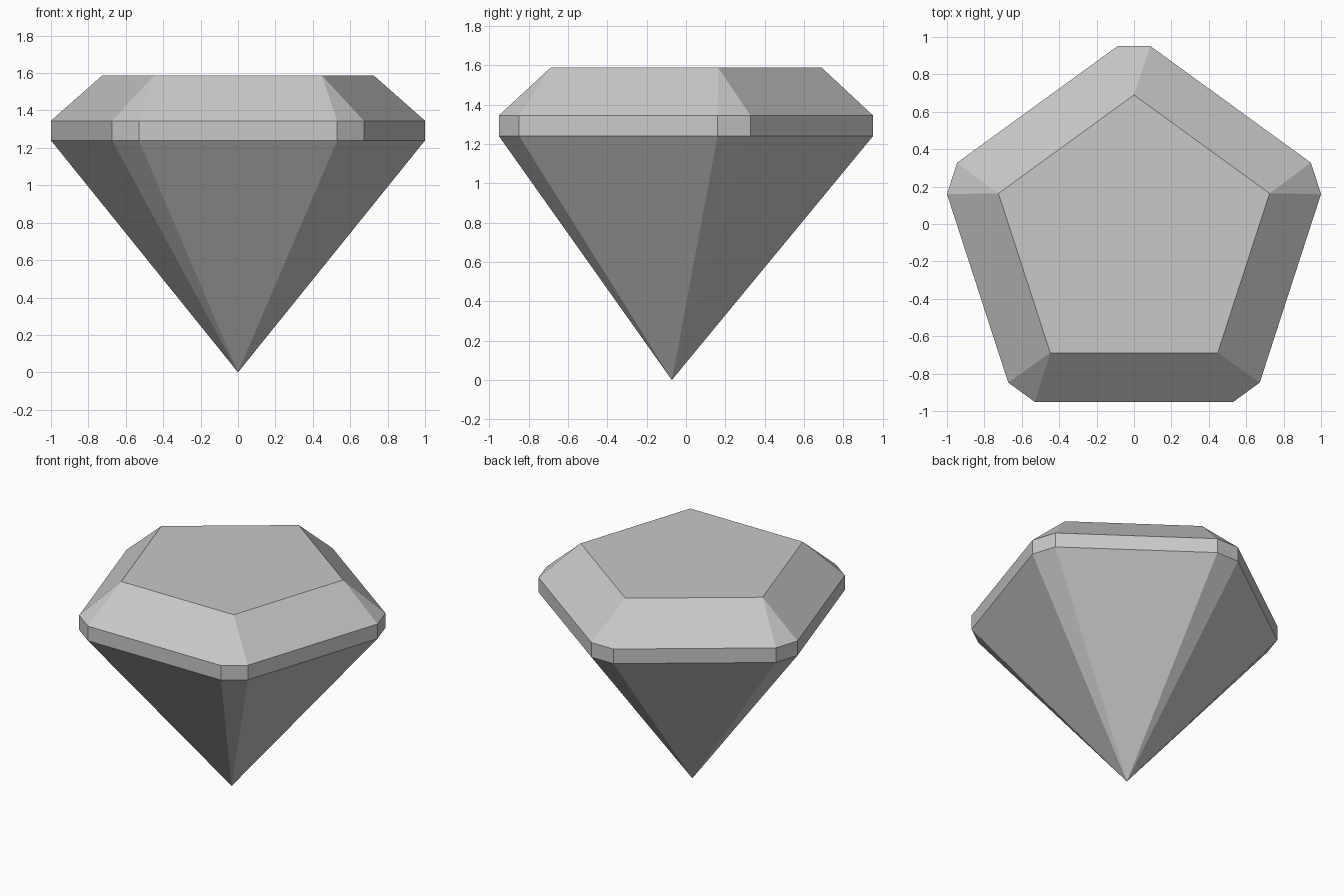
import bpy
import bmesh
from math import radians
from mathutils import Matrix, Vector

cube = bpy.data.objects.get("Cube")
if cube:
    bpy.data.objects.remove(cube, do_unlink=True)

stone = bpy.data.materials.new("pale_grey_stone")
stone.use_nodes = True
colour = (0.58, 0.58, 0.58, 1)
stone.diffuse_color = colour
stone.node_tree.nodes["Principled BSDF"].inputs["Base Color"].default_value = colour

SIDES = 5
AXIS_Y = -0.072      # the five-sided outline sits slightly off centre
TABLE_RADIUS = 0.762
CORNER_RADIUS = 1.023
CORNER_HALF = 0.088  # half the width of a cut corner

bm = bmesh.new()


def ring(points, z):
    """Repeat the points of one corner around the axis at height z."""
    verts = []
    for i in range(SIDES):
        turn = Matrix.Rotation(radians(i * 360 / SIDES), 3, 'Z')
        for x, y in points:
            verts.append(bm.verts.new(turn @ Vector((x, y, z)) + Vector((0, AXIS_Y, 0))))
    return verts


corner = [(CORNER_HALF, CORNER_RADIUS), (-CORNER_HALF, CORNER_RADIUS)]
lower = ring(corner, 1.24)
upper = ring(corner, 1.345)
table = ring([(0, TABLE_RADIUS)], 1.588)
tip = bm.verts.new((0, AXIS_Y, 0))

# Pavilion and girdle
count = len(lower)
for i in range(count):
    j = (i + 1) % count
    bm.faces.new((tip, lower[j], lower[i]))
    bm.faces.new((lower[i], lower[j], upper[j], upper[i]))

# Crown: a triangle at each cut corner, a sloping facet on each side
for i in range(SIDES):
    j = (i + 1) % SIDES
    bm.faces.new((upper[2 * i], upper[2 * i + 1], table[i]))
    bm.faces.new((upper[2 * i + 1], upper[2 * j], table[j], table[i]))

# Flat table
bm.faces.new(table)
bmesh.ops.recalc_face_normals(bm, faces=bm.faces)

mesh = bpy.data.meshes.new("cut_gem")
bm.to_mesh(mesh)
bm.free()
mesh.materials.append(stone)
gem = bpy.data.objects.new("cut_gem", mesh)
bpy.context.collection.objects.link(gem)
